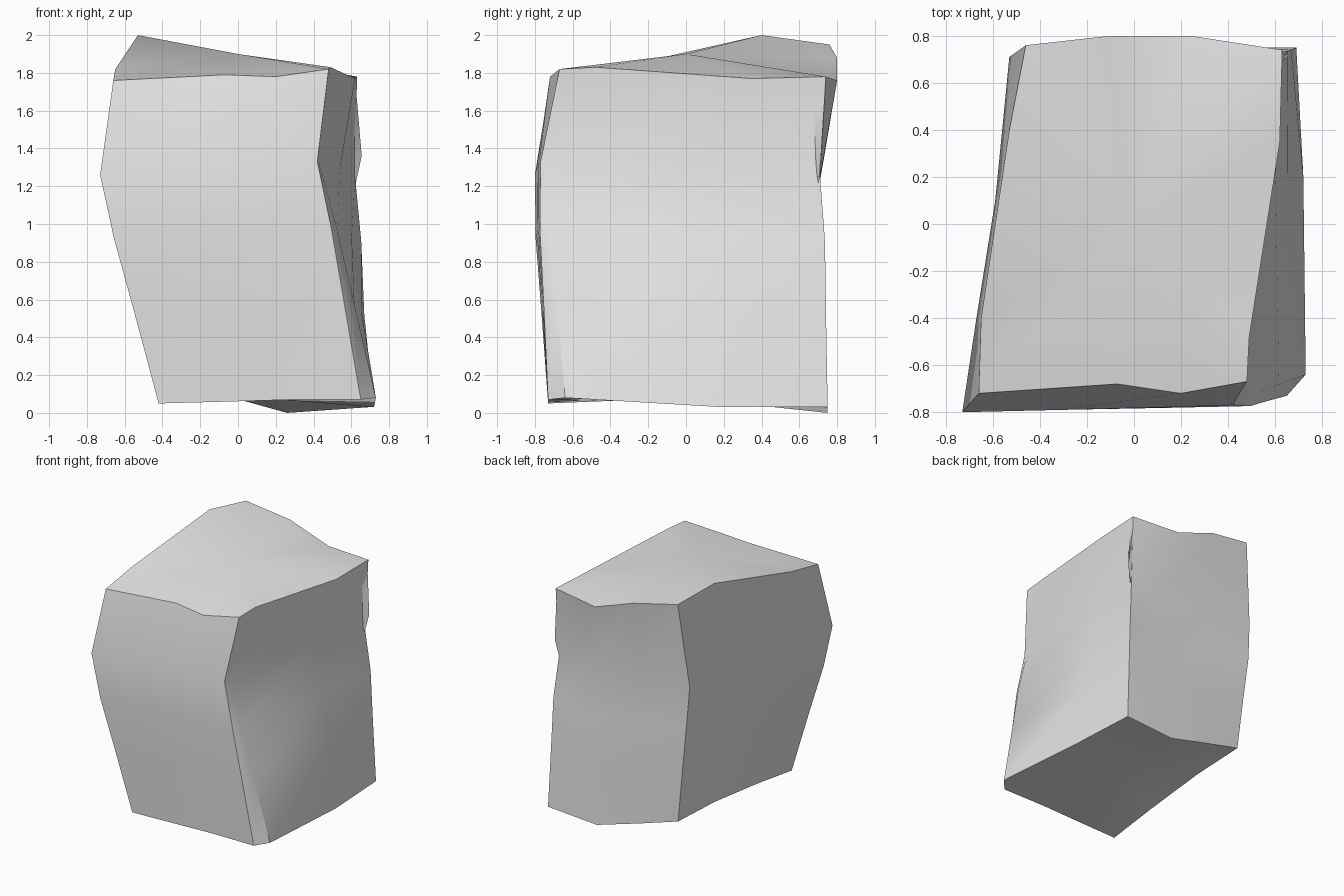
import bpy
import bmesh
import math
from mathutils import Vector

cube = bpy.data.objects.get("Cube")
if cube:
    bpy.data.objects.remove(cube, do_unlink=True)

grey = bpy.data.materials.new("plain_grey")
grey.use_nodes = True
grey.diffuse_color = (0.8, 0.8, 0.8, 1)
grey.node_tree.nodes["Principled BSDF"].inputs["Base Color"].default_value = (0.8, 0.8, 0.8, 1)


def finish(bm, name, recalc=True):
    """Turn a bmesh into a shaded, coloured object."""
    if recalc:
        bmesh.ops.recalc_face_normals(bm, faces=bm.faces)
    mesh = bpy.data.meshes.new(name)
    bm.to_mesh(mesh)
    bm.free()
    mesh.materials.append(grey)
    obj = bpy.data.objects.new(name, mesh)
    bpy.context.collection.objects.link(obj)
    bpy.ops.object.select_all(action="DESELECT")
    obj.select_set(True)
    bpy.context.view_layer.objects.active = obj
    bpy.ops.object.shade_smooth_by_angle(angle=math.radians(35))
    return obj


def blend(ring_a, ring_b, t, swell=1.0):
    """Ring between two others, swelled outwards a little."""
    result = []
    for a, b in zip(ring_a, ring_b):
        p = Vector(a).lerp(Vector(b), t)
        result.append((p.x * swell, p.y * swell, p.z))
    return result


# Outlines, running from the front left corner anticlockwise seen from above
base = [
    (-.42, -.73, .05), (-.05, -.73, .06), (.28, -.73, .07), (.65, -.73, .07),
    (.73, -.64, .08), (.72, .2, .03),
    (.69, .75, .03), (.26, .75, 0), (-.1, .73, .1),
    (-.42, .7, .19), (-.42, .24, .17), (-.42, -.3, .11),
]
crease = [
    (-.73, -.8, 1.26), (-.3, -.79, 1.3), (.1, -.78, 1.32), (.42, -.77, 1.33),
    (.43, -.73, 1.32), (.54, .2, 1.29),
    (.62, .71, 1.25), (.4, .7, 1.17), (-.1, .7, 1.23),
    (-.53, .71, 1.29), (-.59, .1, 1.28), (-.67, -.4, 1.27),
]
rim = [
    (-.66, -.72, 1.76), (-.07, -.68, 1.79), (.2, -.72, 1.78), (.48, -.67, 1.82),
    (.49, -.48, 1.83), (.62, .35, 1.77),
    (.63, .74, 1.78), (.24, .8, 1.76), (-.1, .8, 1.88),
    (-.46, .76, 1.95), (-.53, .4, 2), (-.65, -.4, 1.82),
]

# Block body: stacked outlines closed by shallow fans
bm = bmesh.new()
outlines = [base, blend(base, crease, .4, 1.01), blend(base, crease, .72, 1.02), crease, rim]
rings = [[bm.verts.new(p) for p in outline] for outline in outlines]
count = len(base)
for lower, upper in zip(rings, rings[1:]):
    for i in range(count):
        j = (i + 1) % count
        bm.faces.new((lower[i], lower[j], upper[j], upper[i]))
for ring, centre in ((rings[0], (.1, 0, .08)), (rings[-1], (0, 0, 1.9))):
    hub = bm.verts.new(centre)
    for i in range(count):
        bm.faces.new((hub, ring[i], ring[(i + 1) % count]))
finish(bm, "block_body")

# Small pinched fold on the back corner
bm = bmesh.new()
edge = [bm.verts.new(p) for p in ((.62, .74, 1.77), (.655, .715, 1.36), (.62, .7, 1.2))]
inner = [bm.verts.new(p) for p in ((.6, .66, 1.7), (.58, .66, 1.3))]
back = bm.verts.new((.56, .71, 1.36))
for trio in ((edge[0], inner[0], edge[1]), (inner[0], inner[1], edge[1]),
             (inner[1], edge[2], edge[1]), (edge[0], edge[1], back),
             (edge[1], edge[2], back), (inner[0], edge[0], back),
             (inner[1], inner[0], back), (edge[2], inner[1], back)):
    bm.faces.new(trio)
finish(bm, "corner_fold")
